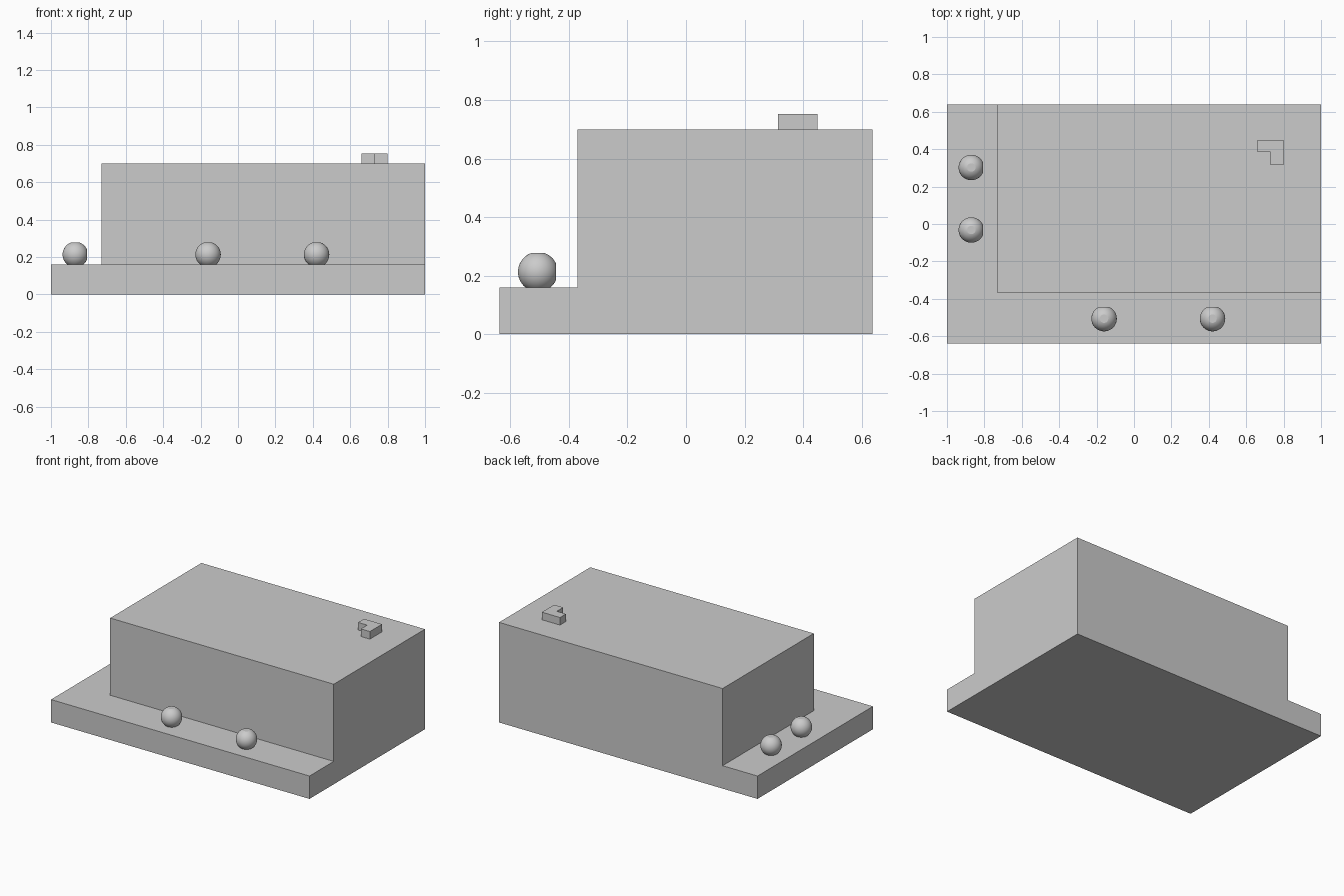
import bpy, bmesh, math
from mathutils import Matrix

cube = bpy.data.objects.get("Cube")
if cube:
    bpy.data.objects.remove(cube, do_unlink=True)

GREY = (0.6, 0.6, 0.6, 1)
grey = bpy.data.materials.new("plain grey")
grey.use_nodes = True
grey.diffuse_color = GREY
grey.node_tree.nodes["Principled BSDF"].inputs["Base Color"].default_value = GREY

STEP, ROOF = 0.16, 0.70
WALL_X, WALL_Y = -0.73, -0.37


def finish(bm, name):
    bmesh.ops.recalc_face_normals(bm, faces=bm.faces[:])
    mesh = bpy.data.meshes.new(name)
    bm.to_mesh(mesh)
    bm.free()
    mesh.materials.append(grey)
    obj = bpy.data.objects.new(name, mesh)
    bpy.context.collection.objects.link(obj)
    return obj


def cut(bm, point, normal, trim=False):
    geom = bm.verts[:] + bm.edges[:] + bm.faces[:]
    return bmesh.ops.bisect_plane(bm, geom=geom, plane_co=point, plane_no=normal,
                                  clear_outer=trim)["geom_cut"]


def prism(name, outline, bottom, top):
    bm = bmesh.new()
    face = bm.faces.new([bm.verts.new((x, y, bottom)) for x, y in outline])
    side = bmesh.ops.extrude_face_region(bm, geom=[face], use_keep_orig=True)["geom"]
    verts = [v for v in side if isinstance(v, bmesh.types.BMVert)]
    bmesh.ops.translate(bm, verts=verts, vec=(0, 0, top - bottom))
    return finish(bm, name)


# Stepped body: a slab whose back corner region is raised into the main block
bm = bmesh.new()
bmesh.ops.create_cube(bm, size=1, matrix=Matrix.Translation((0, 0, STEP / 2))
                      @ Matrix.Diagonal((2, 1.276, STEP, 1)))
cut(bm, (WALL_X, 0, 0), (1, 0, 0))
cut(bm, (0, WALL_Y, 0), (0, 1, 0))
bm.normal_update()
for f in bm.faces[:]:
    c = f.calc_center_median()
    if f.normal.z > 0.9 and c.x > WALL_X and c.y > WALL_Y:
        raised = bmesh.ops.extrude_discrete_faces(bm, faces=[f])["faces"][0]
        bmesh.ops.translate(bm, verts=raised.verts[:], vec=(0, 0, ROOF - STEP))
        break
bmesh.ops.remove_doubles(bm, verts=bm.verts[:], dist=0.0001)
bmesh.ops.dissolve_limit(bm, angle_limit=0.01, verts=bm.verts[:], edges=bm.edges[:])
finish(bm, "stepped_body")

# Small angled block on the roof
prism("roof_angle_block", [(0.66, 0.45), (0.66, 0.385), (0.73, 0.385),
                           (0.73, 0.315), (0.80, 0.315), (0.80, 0.45)], ROOF, 0.753)


# Balls on the ledge, flattened below, on top and towards the wall
def ball(name, x, y, to_wall):
    bm = bmesh.new()
    bmesh.ops.create_uvsphere(bm, u_segments=48, v_segments=24, radius=0.068)
    for normal, reach in (((0, 0, -1), 0.053), ((0, 0, 1), 0.064), (to_wall, 0.062)):
        geom = cut(bm, [n * reach for n in normal], normal, trim=True)
        rim = [e for e in geom if isinstance(e, bmesh.types.BMEdge)]
        bmesh.ops.contextual_create(bm, geom=rim)
    obj = finish(bm, name)
    obj.location = (x, y, STEP + 0.053)
    bpy.ops.object.select_all(action="DESELECT")
    obj.select_set(True)
    bpy.context.view_layer.objects.active = obj
    bpy.ops.object.shade_smooth_by_angle(angle=math.radians(18))


for i, x in enumerate((-0.16, 0.42)):
    ball(f"front_ball_{i + 1}", x, -0.506, (0, 1, 0))
for i, y in enumerate((-0.032, 0.302)):
    ball(f"side_ball_{i + 1}", -0.87, y, (1, 0, 0))
